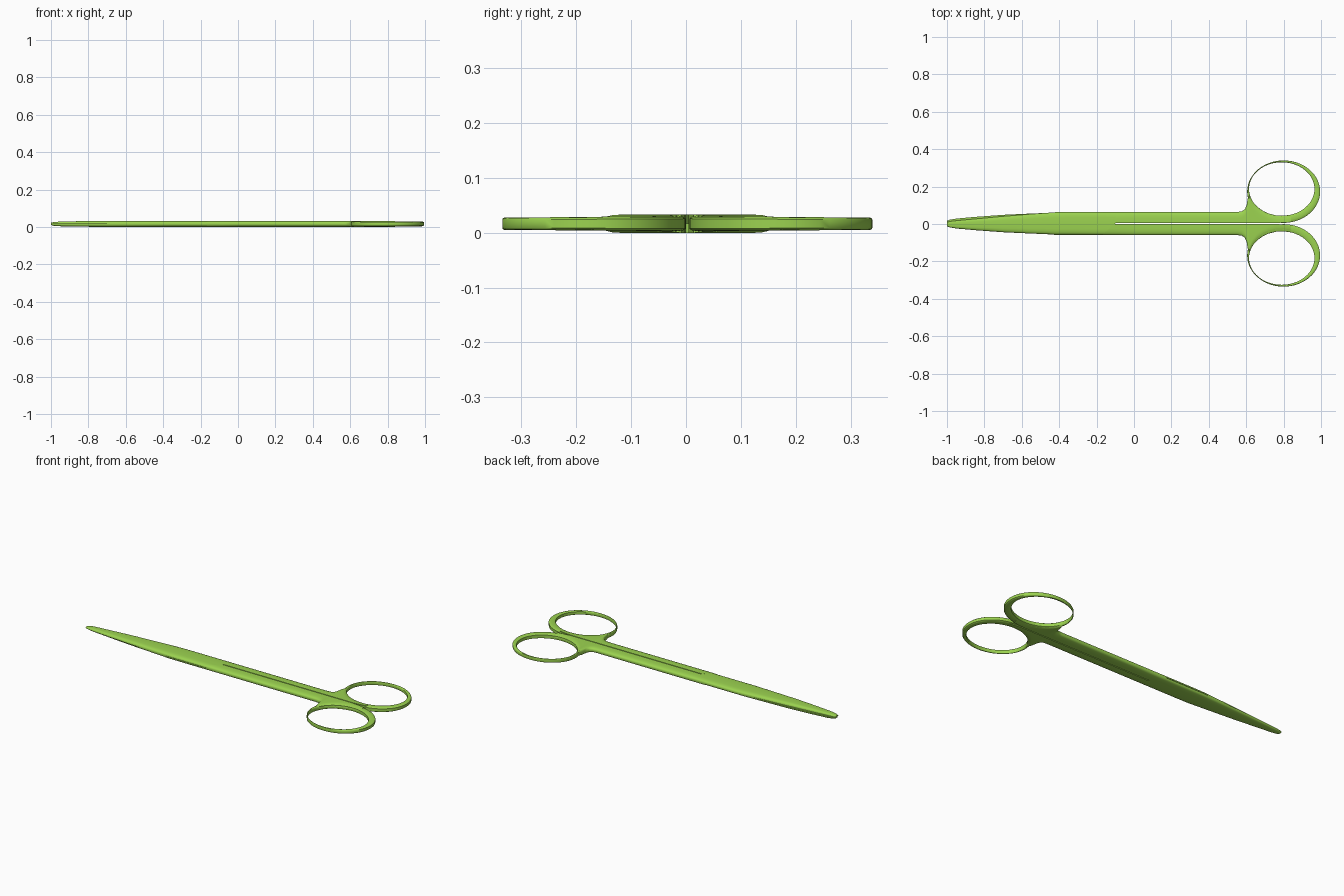
import bpy, bmesh, math
from mathutils import Matrix

cube = bpy.data.objects.get("Cube")
if cube:
    bpy.data.objects.remove(cube, do_unlink=True)

TOP = 0.033
MID = TOP / 2
AXIS_Y = 0.0025          # the two halves are turned about this line

green = bpy.data.materials.new("leaf green")
green.use_nodes = True
colour = (0.33, 0.65, 0.08, 1)
green.diffuse_color = colour
green.node_tree.nodes["Principled BSDF"].inputs["Base Color"].default_value = colour


def loft(name, sections, turned, loop=False):
    """Skin closed cross-sections; turned makes the opposite half."""
    bm = bmesh.new()
    rings = [[bm.verts.new(p) for p in s] for s in sections]
    n = len(rings[0])
    pairs = list(zip(rings, rings[1:]))
    if loop:
        pairs.append((rings[-1], rings[0]))
    else:
        bm.faces.new(rings[0])
        bm.faces.new(rings[-1])
    for a, b in pairs:
        for i in range(n):
            j = (i + 1) % n
            bm.faces.new((a[i], a[j], b[j], b[i]))
    if turned:
        centre = Matrix.Translation((0, AXIS_Y, MID))
        bm.transform(centre @ Matrix.Rotation(math.pi, 4, 'X') @ centre.inverted())
    bmesh.ops.recalc_face_normals(bm, faces=bm.faces)
    me = bpy.data.meshes.new(name)
    bm.to_mesh(me)
    bm.free()
    me.materials.append(green)
    ob = bpy.data.objects.new(name, me)
    bpy.context.collection.objects.link(ob)
    bpy.ops.object.select_all(action='DESELECT')
    ob.select_set(True)
    bpy.context.view_layer.objects.active = ob
    bpy.ops.object.shade_smooth_by_angle(angle=math.radians(40))


def dome(d, roll):
    """Relative height at distance d from an edge rounded over width roll."""
    u = min(1, max(0, d / roll))
    return 0.3 + 0.7 * math.sqrt(1 - (1 - u) ** 2)


def blade_section(x, y0, y1, half, slant=0):
    w = y1 - y0
    ts = [0, 0.03, 0.08, 0.15, 0.25, 0.5, 0.75, 0.85, 0.92, 0.97, 1]
    pts = []
    for t in ts:
        y = y0 + t * w
        h = half * dome(min(t, 1 - t) * w, w * 0.28)
        pts.append((x + slant * min(0, y), y, MID + h))
    ends = [(x + slant * min(0, y), y, MID) for y in (y1, y0)]
    return pts + ends


def shank_section(x, y0, y1, slant=0):
    ys = [y0] + [y1 - 0.034 * k for k in (1, 0.6, 0.3, 0.1, 0)]
    prof = [(max(y, y0 + 0.001 * i), MID * dome(y1 - y, 0.034)) for i, y in enumerate(ys)]
    upper = [(x - slant * y, y, MID + h) for y, h in prof]
    lower = [(x - slant * y, y, MID - h) for y, h in reversed(prof)]
    return upper + lower


# Finger hole and outside of the ring: centre x, centre y, radius x, radius y
HOLE = (0.79, 0.187, 0.175, 0.143)
RIM = (0.80, 0.173, 0.195, 0.167)


def on_ellipse(e, a):
    return e[0] + e[2] * math.cos(a), e[1] + e[3] * math.sin(a)


def hole_bottom(x):
    return HOLE[1] - HOLE[3] * math.sqrt(max(0, 1 - ((x - HOLE[0]) / HOLE[2]) ** 2))


def ring_section(a):
    (ix, iy), (ox, oy) = on_ellipse(HOLE, a), on_ellipse(RIM, a)
    half = 0.0125 - 0.0015 * math.sin(a)
    prof = [(0, 0.7), (0.15, 0.92), (0.4, 1), (0.65, 1), (0.88, 0.9), (1, 0.65)]
    prof += [(t, -h) for t, h in reversed(prof)]
    return [(ix + (ox - ix) * t, iy + (oy - iy) * t, MID + half * h) for t, h in prof]


for side, turned in (("left", False), ("right", True)):
    # Blade: half-thick, domed, ending in a slanted shoulder
    blade = [blade_section(*s) for s in (
        (-1, -0.012, 0.010, 0.006), (-0.985, -0.018, 0.014, 0.010),
        (-0.95, -0.024, 0.018, 0.0125), (-0.85, -0.033, 0.027, 0.0145),
        (-0.7, -0.044, 0.041, MID), (-0.55, -0.051, 0.053, MID),
        (-0.42, -0.056, 0.063, MID), (-0.35, -0.056, 0.064, MID))]
    blade.append(blade_section(-0.1, -0.056, 0.064, MID, 1.1))
    loft(side + "_blade", blade, turned)

    # Shank: full thickness, flaring into the ring with a fillet
    shank = [shank_section(-0.1, 0.005, 0.064, 1.1)]
    for x, y1 in ((0, 0.064), (0.55, 0.064), (0.575, 0.067), (0.592, 0.078),
                  (0.602, 0.1), (0.608, 0.135), (0.617, 0.16)):
        shank.append(shank_section(x, 0.005, y1))
    for x in (0.622, 0.63, 0.64, 0.66, 0.69, 0.72, 0.76, 0.8, 0.84):
        y0 = 0.005 + max(0, x - 0.78) * 0.15
        shank.append(shank_section(x, y0, hole_bottom(x)))
    loft(side + "_shank", shank, turned)

    # Finger ring
    ring = [ring_section(2 * math.pi * i / 56) for i in range(56)]
    loft(side + "_finger_ring", ring, turned, loop=True)
